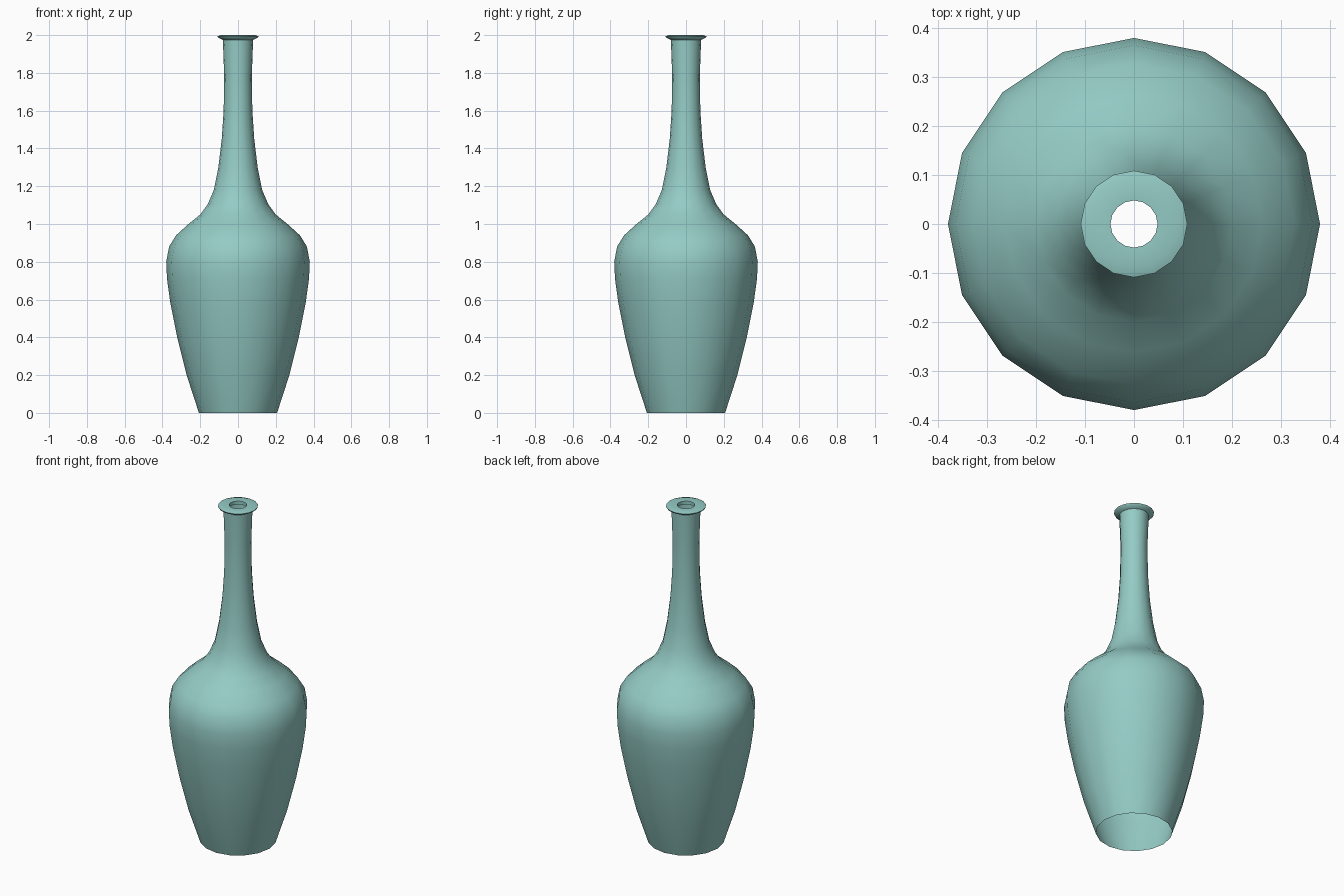
import bpy, bmesh, math

if "Cube" in bpy.data.objects:
    bpy.data.objects.remove(bpy.data.objects["Cube"])

SIDES = 16

# (radius, height) from the open foot up to the mouth
profile = [
    (0.207, 0.0), (0.272, 0.2), (0.322, 0.4), (0.358, 0.58), (0.376, 0.71),
    (0.38, 0.80), (0.365, 0.88), (0.328, 0.94), (0.262, 1.0), (0.20, 1.05),
    (0.16, 1.105), (0.128, 1.18), (0.104, 1.30), (0.086, 1.45), (0.076, 1.60),
    (0.073, 1.78), (0.08, 1.975),
    (0.106, 1.987), (0.109, 1.994), (0.09, 2.0),      # flared lip
    (0.048, 1.998), (0.048, 1.978),                   # mouth hole
]

# Vase shell, lathed around z
bm = bmesh.new()
rings = []
for r, z in profile:
    rings.append([bm.verts.new((r * math.cos(2 * math.pi * i / SIDES),
                                r * math.sin(2 * math.pi * i / SIDES), z))
                  for i in range(SIDES)])
for a, b in zip(rings, rings[1:]):
    for i in range(SIDES):
        j = (i + 1) % SIDES
        bm.faces.new((a[i], a[j], b[j], b[i]))

mesh = bpy.data.meshes.new("vase")
bm.to_mesh(mesh)
bm.free()
vase = bpy.data.objects.new("vase", mesh)
bpy.context.collection.objects.link(vase)

# Glaze
glaze = bpy.data.materials.new("teal_glaze")
glaze.diffuse_color = (0.30, 0.60, 0.56, 1)
glaze.use_nodes = True
glaze.node_tree.nodes["Principled BSDF"].inputs["Base Color"].default_value = glaze.diffuse_color
mesh.materials.append(glaze)

bpy.context.view_layer.objects.active = vase
vase.select_set(True)
bpy.ops.object.shade_smooth_by_angle(angle=math.radians(45))
